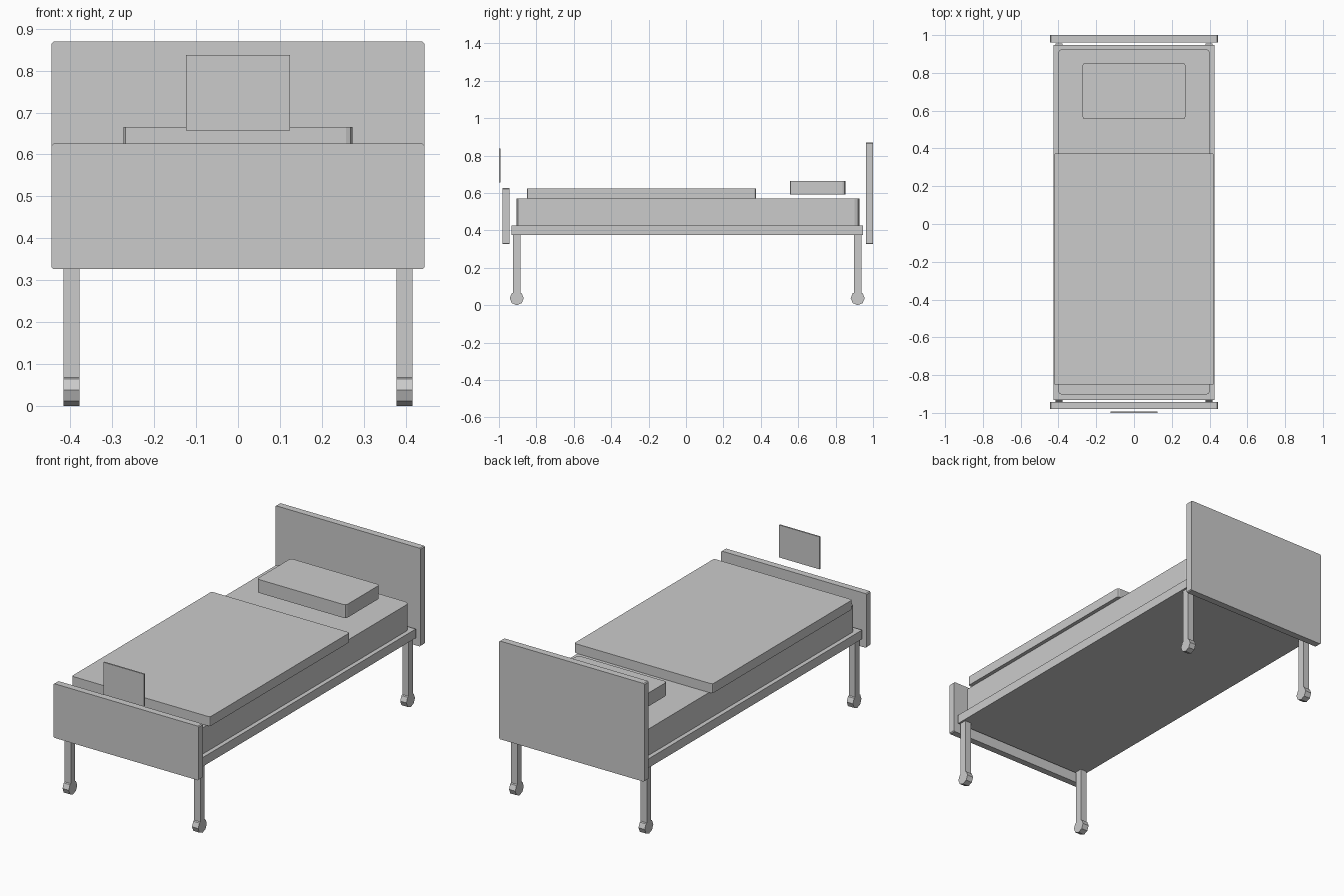
import bpy, bmesh, math
from mathutils import Matrix

if "Cube" in bpy.data.objects:
    bpy.data.objects.remove(bpy.data.objects["Cube"])


def box(name, x, y, z, round_axis=None, radius=0.0, segments=2):
    """Box from (min, max) ranges; optionally round the edges along one axis."""
    bm = bmesh.new()
    bmesh.ops.create_cube(bm, size=1)
    for v in bm.verts:
        v.co = [(r[0] + r[1]) / 2 + c * (r[1] - r[0]) for c, r in zip(v.co, (x, y, z))]
    if round_axis is not None:
        edges = [e for e in bm.edges
                 if abs((e.verts[0].co - e.verts[1].co).normalized()[round_axis]) > 0.9]
        bmesh.ops.bevel(bm, geom=edges, offset=radius, segments=segments,
                        profile=0.5, affect='EDGES')
    return finish(name, bm)


def finish(name, bm):
    bmesh.ops.recalc_face_normals(bm, faces=bm.faces)
    mesh = bpy.data.meshes.new(name)
    bm.to_mesh(mesh)
    bm.free()
    obj = bpy.data.objects.new(name, mesh)
    bpy.context.collection.objects.link(obj)
    return obj


def caster(name, x, y, radius=0.0375, width=0.038):
    """Octagonal wheel with its axle along x and a corner at the bottom."""
    bm = bmesh.new()
    bmesh.ops.create_cone(bm, cap_ends=True, segments=8, radius1=radius,
                          radius2=radius, depth=width)
    bm.transform(Matrix.Translation((x, y, radius)) @ Matrix.Rotation(math.pi / 2, 4, 'Y'))
    return finish(name, bm)


# Frame and end boards
box("bed_frame", (-0.427, 0.427), (-0.932, 0.947), (0.375, 0.425))
box("headboard", (-0.445, 0.445), (0.962, 1.0), (0.326, 0.87), 1, 0.005, 1)
box("footboard", (-0.445, 0.445), (-0.98, -0.943), (0.326, 0.626), 1, 0.005, 1)

# Bedding
box("mattress", (-0.403, 0.403), (-0.905, 0.927), (0.425, 0.571), 2, 0.025)
box("blanket", (-0.424, 0.424), (-0.851, 0.374), (0.571, 0.623), 2, 0.01)
box("pillow", (-0.273, 0.273), (0.555, 0.852), (0.591, 0.665), 2, 0.015)

# Chart card at the foot end
box("chart_card", (-0.124, 0.124), (-1.0, -0.992), (0.657, 0.837))

# Legs and casters
for end, y in (("foot", -0.905), ("head", 0.918)):
    for side, x in (("left", -0.397), ("right", 0.397)):
        box(f"{end}_leg_{side}", (x - 0.019, x + 0.019), (y - 0.019, y + 0.019), (0.04, 0.375))
        caster(f"{end}_caster_{side}", x, y)
